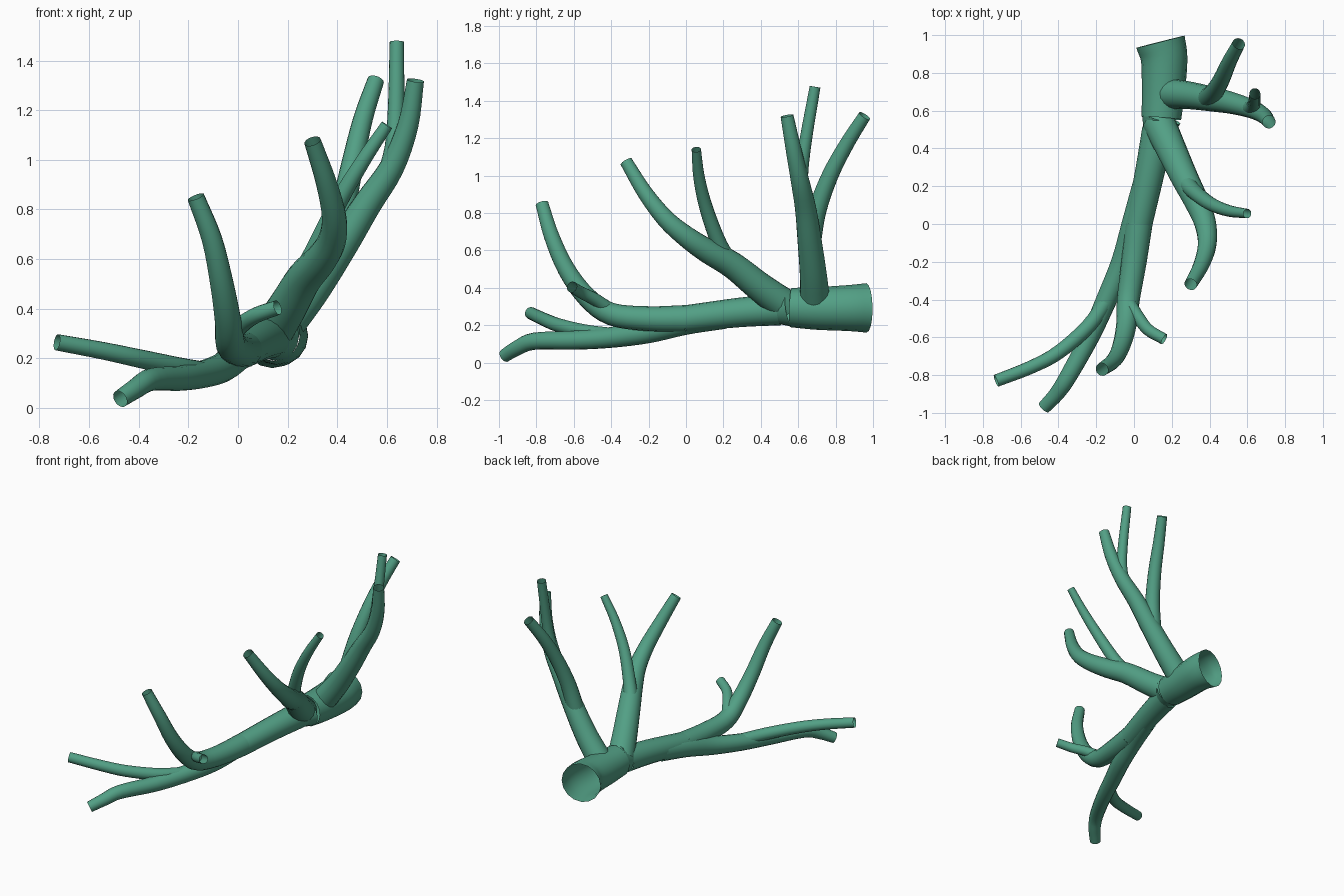
import bpy
import math
from mathutils import Vector

SIDES = 16
STEPS = 4

default_cube = bpy.data.objects.get("Cube")
if default_cube:
    bpy.data.objects.remove(default_cube, do_unlink=True)

# Single flat green
green = bpy.data.materials.new("branch_green")
green.use_nodes = True
colour = (0.085, 0.35, 0.235, 1)
green.diffuse_color = colour
green.node_tree.nodes["Principled BSDF"].inputs["Base Color"].default_value = colour


def smooth_path(points):
    """Catmull-Rom path through the given points."""
    pts = [Vector(p) for p in points]
    pts = [2 * pts[0] - pts[1]] + pts + [2 * pts[-1] - pts[-2]]
    path = []
    for a, b, c, d in zip(pts, pts[1:], pts[2:], pts[3:]):
        for step in range(STEPS):
            t = step / STEPS
            path.append(0.5 * (2 * b + (c - a) * t
                               + (2 * a - 5 * b + 4 * c - d) * t ** 2
                               + (3 * b - a - 3 * c + d) * t ** 3))
    path.append(pts[-2])
    return path


def limb(name, start_radius, end_radius, *points):
    """Open tapered tube swept along a smooth path."""
    path = smooth_path(points)
    last = len(path) - 1
    verts, faces = [], []
    side = None
    for i, centre in enumerate(path):
        tangent = (path[min(i + 1, last)] - path[max(i - 1, 0)]).normalized()
        if side is None:
            side = tangent.orthogonal()
        side = (side - tangent * side.dot(tangent)).normalized()
        other = tangent.cross(side)
        radius = start_radius + (end_radius - start_radius) * i / last
        for k in range(SIDES):
            angle = math.tau * k / SIDES
            verts.append(centre + radius * (math.cos(angle) * side + math.sin(angle) * other))
    for i in range(last):
        for k in range(SIDES):
            near, far = i * SIDES, (i + 1) * SIDES
            nxt = (k + 1) % SIDES
            faces.append((near + k, near + nxt, far + nxt, far + k))
    mesh = bpy.data.meshes.new(name)
    mesh.from_pydata(verts, [], faces)
    mesh.materials.append(green)
    for face in mesh.polygons:
        face.use_smooth = True
    obj = bpy.data.objects.new(name, mesh)
    bpy.context.collection.objects.link(obj)
    return obj


# Thick trunk stub and the collar narrowing into the main limb
limb("trunk", 0.132, 0.105, (.14, .965, .293), (.16, .87, .292), (.155, .7, .29), (.145, .56, .295))
limb("trunk_collar", 0.105, 0.08, (.145, .56, .295), (.125, .49, .285))

# Main limb, curling upward at its tip
limb("main_limb", 0.085, 0.072, (.128, .5, .285), (.085, .28, .268), (.025, 0, .235))
limb("upturned_branch", 0.073, 0.035, (.025, 0, .235), (0, -.2, .235), (-.03, -.4, .26),
     (-.04, -.53, .35), (-.065, -.64, .5), (-.105, -.72, .68), (-.17, -.77, .85))
limb("upturned_twig", 0.036, 0.03, (-.02, -.43, .3), (.02, -.49, .34), (.075, -.56, .375),
     (.16, -.61, .405))

# Low branch with a side fork
limb("low_branch", 0.07, 0.036, (.06, .2, .25), (0, 0, .215), (-.06, -.2, .165), (-.145, -.4, .135),
     (-.235, -.6, .12), (-.35, -.81, .115), (-.41, -.9, .08), (-.475, -.97, .037))
limb("low_fork", 0.042, 0.033, (-.14, -.4, .145), (-.24, -.54, .165), (-.4, -.68, .2),
     (-.55, -.76, .232), (-.73, -.83, .265))

# Middle branch with a side fork
limb("middle_branch", 0.088, 0.034, (.13, .54, .3), (.195, .4, .4), (.265, .25, .52), (.335, .11, .6),
     (.378, 0, .675), (.387, -.11, .77), (.355, -.22, .91), (.3, -.32, 1.075))
limb("middle_fork", 0.048, 0.025, (.26, .24, .53), (.31, .18, .63), (.4, .11, .82),
     (.5, .07, .99), (.6, .055, 1.14))

# Tall branch with two forks
limb("tall_branch", 0.08, 0.035, (.19, .69, .34), (.3, .68, .48), (.42, .66, .66), (.52, .64, .82),
     (.62, .61, .97), (.685, .575, 1.14), (.715, .54, 1.32))
limb("tall_rear_fork", 0.055, 0.034, (.39, .665, .63), (.425, .7, .81), (.465, .77, 1),
     (.505, .86, 1.17), (.555, .955, 1.32))
limb("tall_upper_fork", 0.04, 0.029, (.595, .61, .92), (.627, .62, 1.05), (.637, .645, 1.22),
     (.64, .69, 1.475))
